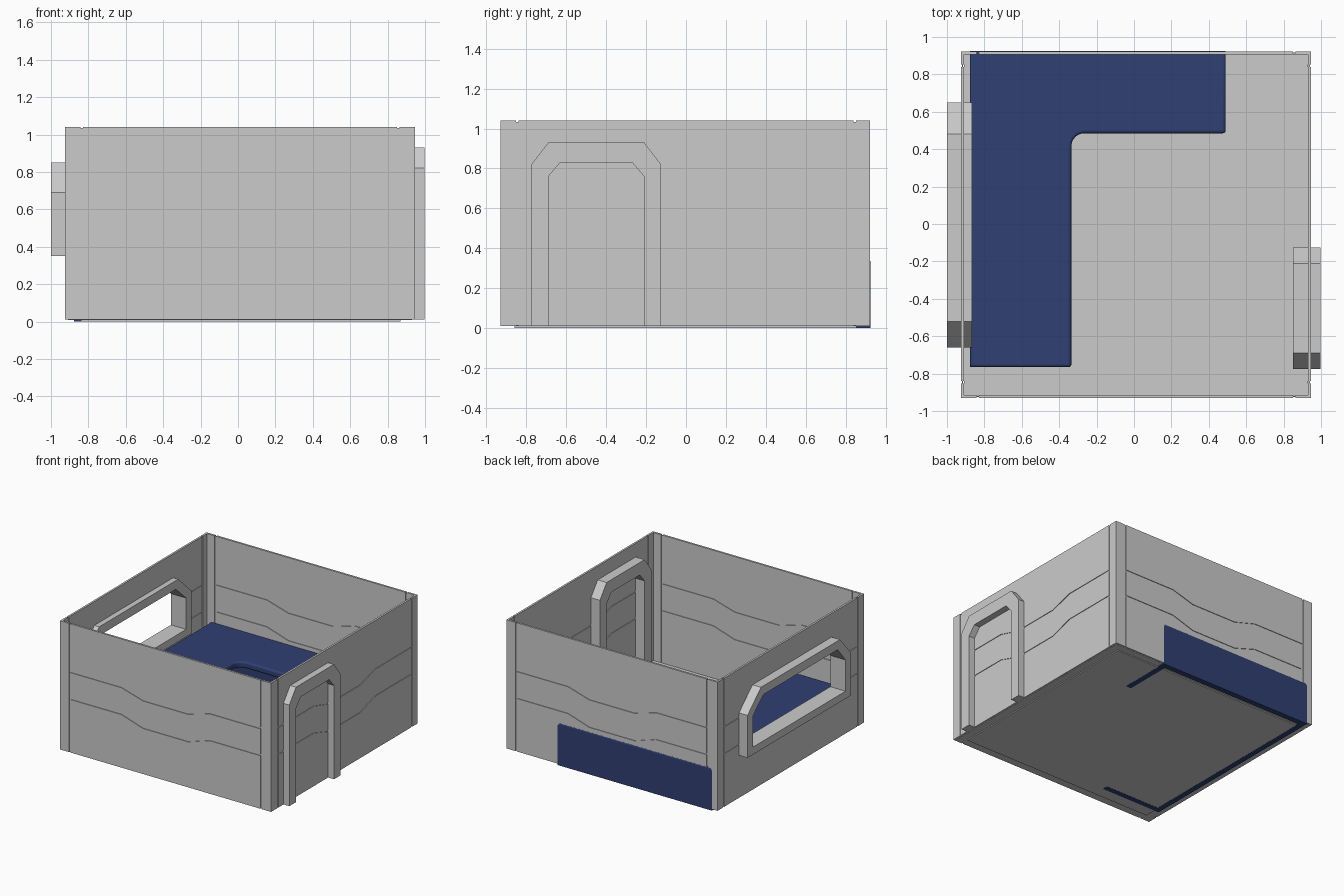
import bpy, bmesh, math

if "Cube" in bpy.data.objects:
    bpy.data.objects.remove(bpy.data.objects["Cube"])

blue = bpy.data.materials.new("desk_blue")
blue.diffuse_color = (0.03, 0.05, 0.17, 1)
blue.use_nodes = True
blue.node_tree.nodes["Principled BSDF"].inputs["Base Color"].default_value = blue.diffuse_color


def prism(name, pts, axis, lo, hi, mat=None):
    """Extrude a 2D outline along an axis: x -> (y,z), y -> (x,z), z -> (x,y)."""
    place = {"x": lambda a, b, d: (d, a, b),
             "y": lambda a, b, d: (a, d, b),
             "z": lambda a, b, d: (a, b, d)}[axis]
    bm = bmesh.new()
    face = bm.faces.new([bm.verts.new(place(a, b, lo)) for a, b in pts])
    ext = bmesh.ops.extrude_face_region(bm, geom=[face])
    verts = [v for v in ext["geom"] if isinstance(v, bmesh.types.BMVert)]
    bmesh.ops.translate(bm, verts=verts, vec=place(0, 0, hi - lo))
    bmesh.ops.recalc_face_normals(bm, faces=bm.faces)
    me = bpy.data.meshes.new(name)
    bm.to_mesh(me)
    bm.free()
    ob = bpy.data.objects.new(name, me)
    bpy.context.collection.objects.link(ob)
    if mat:
        me.materials.append(mat)
    return ob


def rect(a0, a1, b0, b1):
    return [(a0, b0), (a1, b0), (a1, b1), (a0, b1)]


def cut(ob, cutter):
    mod = ob.modifiers.new("opening", "BOOLEAN")
    mod.operation, mod.object, mod.solver = "DIFFERENCE", cutter, "EXACT"
    dg = bpy.context.evaluated_depsgraph_get()
    me = bpy.data.meshes.new_from_object(ob.evaluated_get(dg))
    ob.modifiers.clear()
    ob.data = me


# Walls: thin core with raised panels, so the gaps read as grooves on both sides
Z0, Z1, T, G = 0.01, 1.04, 0.016, 0.006


def wave(c, high, low, off):
    return [(c + u, z + off) for u, z in
            ((-0.84, high), (-0.39, high), (-0.2, low),
             (0.2, low), (0.39, high), (0.84, high))]


def wall(side, axis, lo, u0, u1, c):
    hi = lo + T
    low, up = (0.44, 0.38), (0.655, 0.60)
    parts = [prism(side + "_wall_core", rect(u0 + .01, u1 - .01, Z0 + .002, Z1 - .006),
                   axis, lo + 0.005, hi - 0.005)]
    parts.append(prism(side + "_lower_panel",
                       [(c - .84, Z0), (c + .84, Z0)] + wave(c, *low, -G)[::-1], axis, lo, hi))
    parts.append(prism(side + "_middle_panel",
                       wave(c, *low, G) + wave(c, *up, -G)[::-1], axis, lo, hi))
    parts.append(prism(side + "_upper_panel",
                       wave(c, *up, G) + [(c + .84, Z1), (c - .84, Z1)], axis, lo, hi))
    for tag, a, b in (("a", u0, c - .853), ("b", c + .853, u1)):
        parts.append(prism(f"{side}_corner_strip_{tag}", rect(a, b, Z0, Z1), axis, lo, hi))
    return parts


wall("front", "y", -0.931, -0.925, 0.945, 0.01)
wall("back", "y", 0.907, -0.925, 0.945, 0.01)
wall("right", "x", 0.929, -0.915, 0.907, 0.0)
left_wall = wall("left", "x", -0.925, -0.915, 0.907, 0.0)

# Floor: plate up to the walls with a thicker inset slab
prism("floor_plate", rect(-0.91, 0.93, -0.916, 0.908), "z", 0.009, 0.016)
prism("floor_slab", rect(-0.84, 0.87, -0.86, 0.855), "z", 0.001, 0.02)

# Window frame, with its opening cut through the left wall
outer = [(-0.66, .35), (.65, .35), (.65, .69), (.48, .85), (-0.52, .85), (-0.66, .69)]
inner = [(-0.59, .41), (.58, .41), (.58, .66), (.45, .78), (-0.49, .78), (-0.59, .66)]
cutter = prism("window_cutter", inner, "x", -1.2, -0.7)
cutter.hide_render = True
frame = prism("window_frame", outer, "x", -1.0, -0.865)
for part in left_wall + [frame]:
    cut(part, cutter)
bpy.data.objects.remove(cutter)

# Door frame: chamfered arch standing around the right wall
arch = [(-0.775, Z0), (-0.775, .82), (-0.69, .93), (-0.21, .93), (-0.125, .82), (-0.125, Z0),
        (-0.21, Z0), (-0.21, .76), (-0.27, .83), (-0.63, .83), (-0.69, .76), (-0.69, Z0)]
prism("door_frame", arch, "x", 0.85, 0.997)

# L-shaped desk: top with a rounded inner corner, on back and end panels
X0, X1, XI = -0.877, 0.49, -0.335
Y0, Y1, YI = -0.765, 0.926, 0.485
R = 0.07
fillet = [(XI + R + R * math.cos(a), YI - R + R * math.sin(a))
          for a in (math.pi / 2 + i * math.pi / 16 for i in range(9))]
outline = [(X0, Y0), (X0, Y1), (X1, Y1), (X1, YI)] + fillet + [(XI, Y0)]
top = prism("desk_top", outline, "z", 0.29, 0.342, blue)
bev = top.modifiers.new("soft_edge", "BEVEL")
bev.width, bev.segments, bev.limit_method = 0.014, 3, "ANGLE"
bev.angle_limit = math.radians(40)
bpy.context.view_layer.objects.active = top
top.select_set(True)
bpy.ops.object.shade_smooth_by_angle()

P = 0.045
prism("desk_back_panel", rect(X0, X1, Y1 - P, Y1), "z", 0, 0.32, blue)
prism("desk_side_panel", rect(X0, X0 + P, Y0, Y1 - P), "z", 0, 0.32, blue)
prism("desk_right_end_panel", rect(X1 - P, X1, YI + .01, Y1 - P), "z", 0, 0.32, blue)
prism("desk_front_end_panel", rect(X0 + P, XI - .01, Y0, Y0 + P), "z", 0, 0.32, blue)
